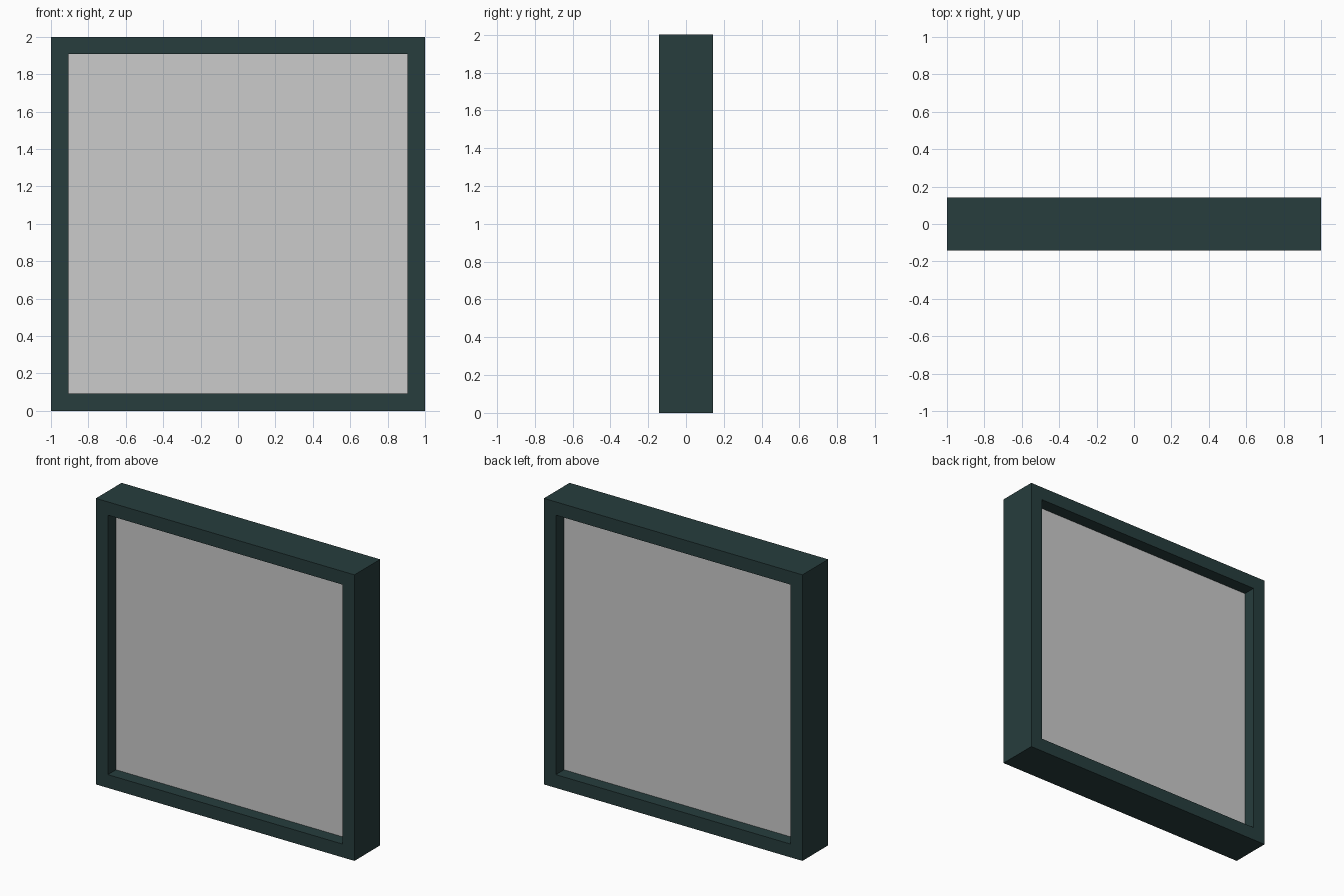
import bpy, bmesh

if "Cube" in bpy.data.objects:
    bpy.data.objects.remove(bpy.data.objects["Cube"])

SIZE, BORDER, DEPTH, GLASS = 2.0, 0.093, 0.284, 0.105


def make_object(name, bm):
    bmesh.ops.recalc_face_normals(bm, faces=bm.faces)
    mesh = bpy.data.meshes.new(name)
    bm.to_mesh(mesh)
    bm.free()
    obj = bpy.data.objects.new(name, mesh)
    bpy.context.collection.objects.link(obj)
    return obj


# Square frame: rectangular profile swept around four mitred corners
bm = bmesh.new()
outer, inner, d = SIZE / 2, SIZE / 2 - BORDER, DEPTH / 2
profile = [(outer, -d), (outer, d), (inner, d), (inner, -d)]
corners = [(-1, -1), (1, -1), (1, 1), (-1, 1)]
rings = [[bm.verts.new((sx * r, y, SIZE / 2 + sz * r)) for r, y in profile]
         for sx, sz in corners]
for i in range(4):
    a, b = rings[i], rings[(i + 1) % 4]
    for j in range(4):
        k = (j + 1) % 4
        bm.faces.new((a[j], b[j], b[k], a[k]))
frame = make_object("window_frame", bm)
paint = bpy.data.materials.new("dark_green_paint")
paint.diffuse_color = (0.02, 0.047, 0.047, 1)
paint.use_nodes = True
paint.node_tree.nodes["Principled BSDF"].inputs["Base Color"].default_value = paint.diffuse_color
frame.data.materials.append(paint)

# Thick pane filling the opening, recessed on both sides
bm = bmesh.new()
bmesh.ops.create_cube(bm, size=1)
bmesh.ops.scale(bm, vec=(2 * inner, GLASS, 2 * inner), verts=bm.verts)
bmesh.ops.translate(bm, vec=(0, 0, SIZE / 2), verts=bm.verts)
make_object("window_pane", bm)
